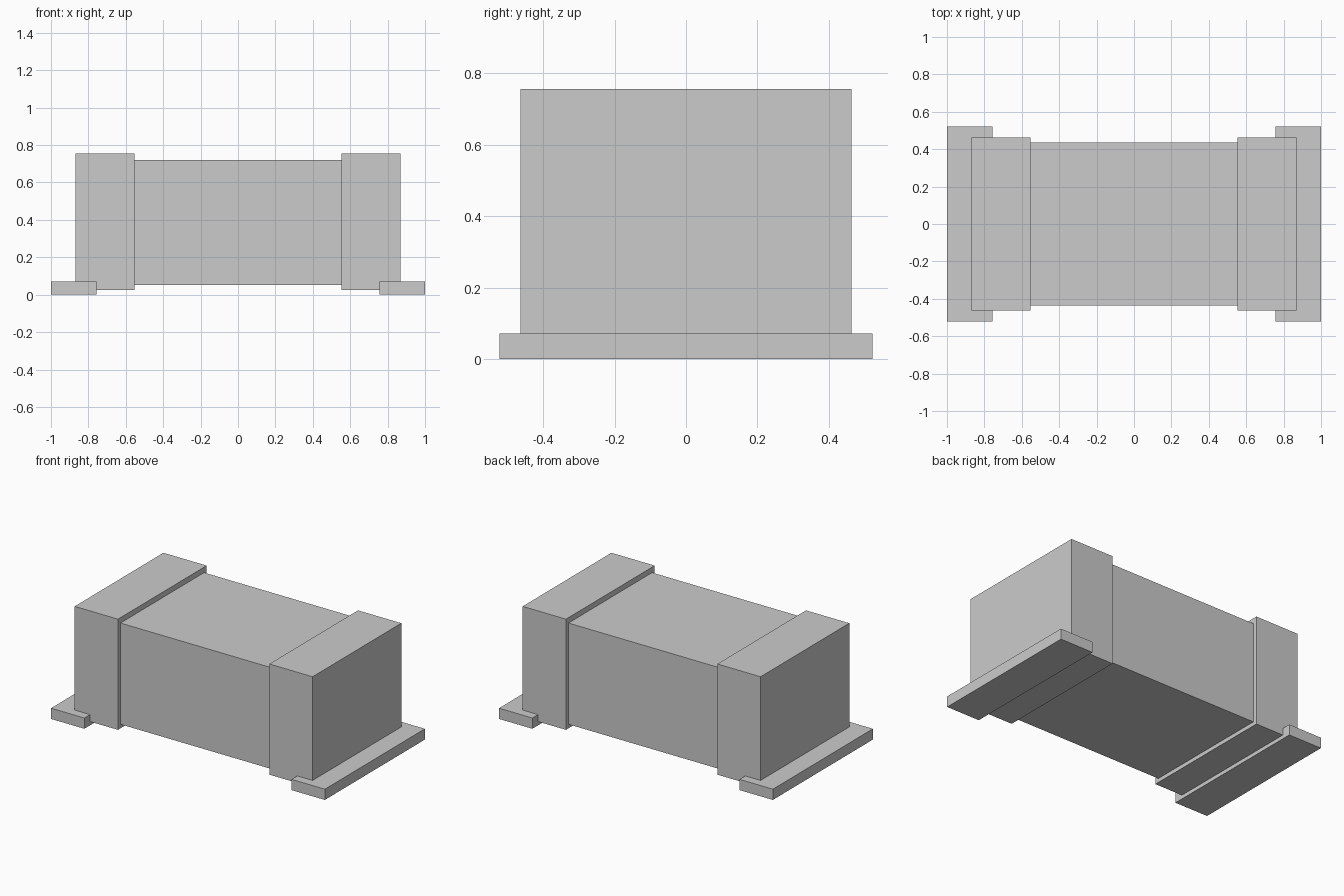
import bpy

cube = bpy.data.objects.get("Cube")
if cube:
    bpy.data.objects.remove(cube, do_unlink=True)

GREY = (0.6, 0.6, 0.6, 1.0)
grey = bpy.data.materials.new("light_grey")
grey.use_nodes = True
grey.diffuse_color = GREY
grey.node_tree.nodes["Principled BSDF"].inputs["Base Color"].default_value = GREY


def box(name, x0, x1, half_y, z0, z1):
    """Flat-faced box, symmetric in y, between the given x and z limits."""
    bpy.ops.mesh.primitive_cube_add(size=1, location=((x0 + x1) / 2, 0, (z0 + z1) / 2))
    obj = bpy.context.object
    obj.name = name
    obj.scale = (x1 - x0, 2 * half_y, z1 - z0)
    bpy.ops.object.transform_apply(location=False, rotation=False, scale=True)
    obj.data.materials.append(grey)
    return obj


# Central body between the end caps
box("body", -0.553, 0.553, 0.436, 0.051, 0.72)

# End caps and the solder pads they sit in, one pair per side
for side, sign in (("left", 1), ("right", -1)):
    for part, inner, outer, half_y, z0, z1 in (
        ("end_cap", 0.553, 0.869, 0.463, 0.025, 0.756),
        ("solder_pad", 0.757, 1.0, 0.522, 0.0, 0.071),
    ):
        x0, x1 = sorted((sign * inner, sign * outer))
        box(f"{side}_{part}", x0, x1, half_y, z0, z1)
